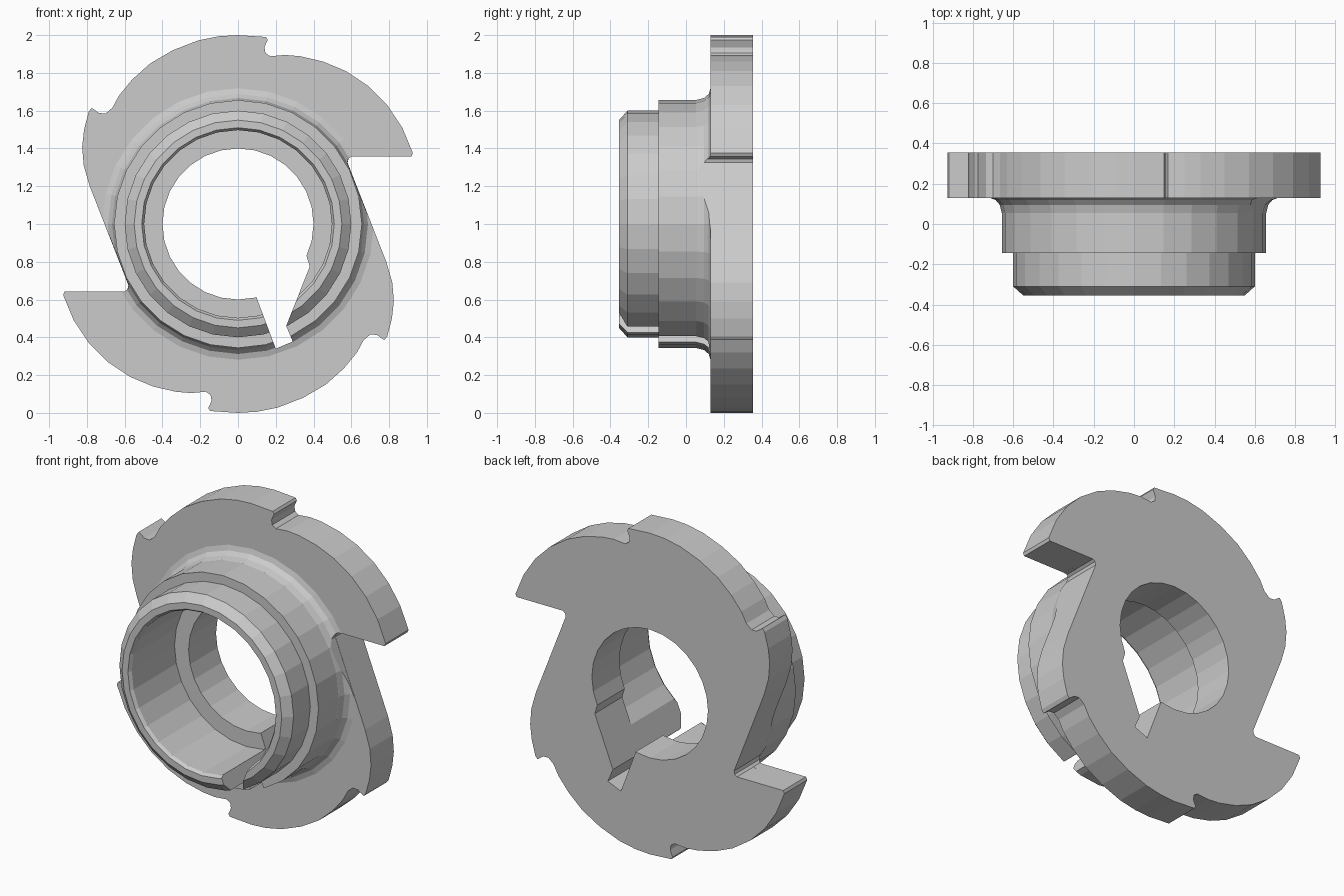
import bpy, bmesh, math

if "Cube" in bpy.data.objects:
    bpy.data.objects.remove(bpy.data.objects["Cube"])

CZ = 1.0      # height of the rotation axis
SIDES = 28


def finish(name, bm):
    bmesh.ops.recalc_face_normals(bm, faces=bm.faces[:])
    mesh = bpy.data.meshes.new(name)
    bm.to_mesh(mesh)
    bm.free()
    ob = bpy.data.objects.new(name, mesh)
    bpy.context.collection.objects.link(ob)
    return ob


def prism(name, outline, y0, y1, scale=1.0):
    """Extrude an (x, z) outline, measured from the axis, along y."""
    bm = bmesh.new()
    a = [bm.verts.new((x * scale, y0, CZ + z * scale)) for x, z in outline]
    b = [bm.verts.new((x * scale, y1, CZ + z * scale)) for x, z in outline]
    n = len(outline)
    bm.faces.new(a)
    bm.faces.new(b[::-1])
    for i in range(n):
        j = (i + 1) % n
        bm.faces.new((a[i], b[i], b[j], a[j]))
    return finish(name, bm)


def turned(name, profile):
    """Solid of revolution about the y axis from (radius, y) points."""
    bm = bmesh.new()
    rings = []
    for r, y in profile:
        rings.append([bm.verts.new((r * math.sin(2 * math.pi * k / SIDES), y,
                                    CZ + r * math.cos(2 * math.pi * k / SIDES)))
                      for k in range(SIDES)])
    bm.faces.new(rings[0])
    bm.faces.new(rings[-1][::-1])
    for a, b in zip(rings, rings[1:]):
        for i in range(SIDES):
            j = (i + 1) % SIDES
            bm.faces.new((a[i], b[i], b[j], a[j]))
    return finish(name, bm)


def boolean(target, other, op):
    """Apply a boolean and remove the helper object."""
    mod = target.modifiers.new(op, 'BOOLEAN')
    mod.operation, mod.object, mod.solver = op, other, 'EXACT'
    bpy.context.view_layer.objects.active = target
    bpy.ops.object.modifier_apply(modifier=mod.name)
    bpy.data.objects.remove(other, do_unlink=True)


# Cam plate outline: half of it, repeated by a half turn
half = [(0.918, 0.357), (0.926, 0.375), (0.87, 0.51), (0.79, 0.63),
        (0.69, 0.73), (0.57, 0.81), (0.45, 0.86), (0.33, 0.888),
        (0.25, 0.895), (0.17, 0.888), (0.145, 0.905), (0.14, 0.935),
        (0.157, 0.975), (0.148, 0.99), (0.0, 1.0), (-0.10, 0.994),
        (-0.21, 0.972), (-0.345, 0.92), (-0.465, 0.85), (-0.56, 0.765),
        (-0.63, 0.68), (-0.665, 0.615), (-0.70, 0.585), (-0.735, 0.587),
        (-0.775, 0.615), (-0.79, 0.595), (-0.815, 0.50), (-0.825, 0.41),
        (-0.817, 0.31), (-0.785, 0.20), (-0.58, -0.325), (-0.585, -0.345),
        (-0.60, -0.357)]
outline = half + [(-x, -z) for x, z in half]
body = prism("cam_plate_with_hub", outline, 0.13, 0.355)

# Fillet between hub and plate, trimmed to the plate outline
fillet = turned("fillet", [(0.64, 0.03), (0.657, 0.055), (0.667, 0.095),
                           (0.688, 0.12), (0.725, 0.132), (0.725, 0.2)])
boolean(fillet, prism("trim", outline, -0.2, 0.3, 0.998), 'INTERSECT')
boolean(body, fillet, 'UNION')

# Stepped hub with a chamfered nose
boolean(body, turned("hub", [(0.55, -0.355), (0.60, -0.31), (0.60, -0.145),
                             (0.656, -0.145), (0.656, 0.22)]), 'UNION')

# Counterbored hole
boolean(body, turned("bore", [(0.51, -0.5), (0.51, -0.355), (0.497, -0.335),
                              (0.497, 0.085), (0.40, 0.085), (0.40, 0.5)]),
        'DIFFERENCE')

# Keyway slot, cut right through the hub wall
slot = [(0.095, -0.38), (0.20, -0.66), (0.29, -0.622), (0.255, -0.54),
        (0.38, -0.225), (0.36, -0.16), (0.20, -0.20)]
boolean(body, prism("keyway", slot, -0.6, 0.6), 'DIFFERENCE')
